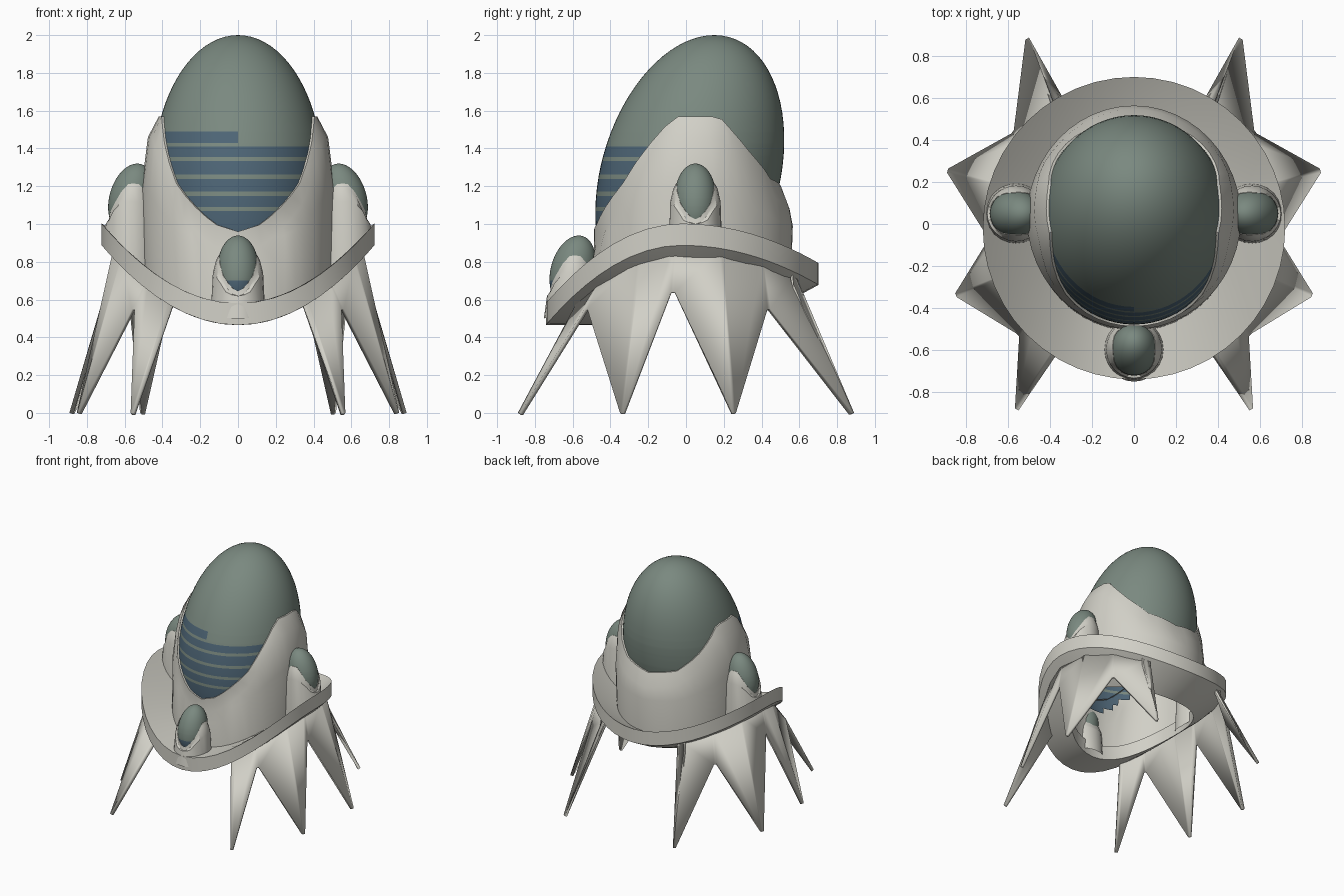
import bpy, bmesh, math
from mathutils import Matrix, Vector

if "Cube" in bpy.data.objects:
    bpy.data.objects.remove(bpy.data.objects["Cube"])


def material(name, rgb):
    m = bpy.data.materials.new(name)
    m.diffuse_color = (*rgb, 1)
    m.use_nodes = True
    m.node_tree.nodes["Principled BSDF"].inputs["Base Color"].default_value = m.diffuse_color
    return m


HULL = material("pale hull", (0.64, 0.63, 0.57))
GREEN = material("grey green dome", (0.195, 0.25, 0.215))
BLUE = material("dark blue glass", (0.075, 0.13, 0.18))


def finish(name, bm, mats, angle=35, normals=True):
    if normals:
        bmesh.ops.recalc_face_normals(bm, faces=bm.faces)
    me = bpy.data.meshes.new(name)
    bm.to_mesh(me)
    bm.free()
    for m in mats:
        me.materials.append(m)
    me.shade_smooth()
    me.set_sharp_from_angle(angle=math.radians(angle))
    ob = bpy.data.objects.new(name, me)
    bpy.context.collection.objects.link(ob)
    return ob


# Height of the curved deck, dipping at front and (less) at back
def deck_z(x, y):
    return 0.58 + 0.42 * (x / 0.72) ** 2 + 0.2 * (max(0, y) / 0.7) ** 2


# Height of the shell rim by angle from the front
RIM = [(0, .96), (17, 1.0), (30, 1.09), (44, 1.2), (57, 1.39), (72, 1.57),
       (103, 1.57), (130, 1.36), (150, 1.24), (180, 1.19)]


def rim_z(theta, drop):
    d = abs((math.degrees(theta) + 180) % 360 - 180)
    z = RIM[-1][1]
    for (a, za), (b, zb) in zip(RIM, RIM[1:]):
        if a <= d <= b:
            z = za + (zb - za) * (d - a) / (b - a)
            break
    return z - drop * max(0, math.cos(theta)) ** 2


# Point on the leaning egg at a height, pushed outwards by off
def egg_point(theta, z, off, zsec=None):
    t = ((z if zsec is None else zsec) - 1.25) / 0.75
    k = math.sqrt(max(0, 1 - t * t))
    return Vector(((0.45 * k + off) * math.sin(theta),
                   0.02 + 0.13 * t - (0.483 * k + off) * math.cos(theta), z))


def make_dome(name, mtx, drop, blue_top, extra_band):
    bm = bmesh.new()
    bmesh.ops.create_uvsphere(bm, u_segments=64, v_segments=40, radius=1)
    for v in bm.verts:
        x, y, z = v.co
        v.co = (0.45 * x, 0.02 + 0.483 * y + 0.13 * z, 1.25 + 0.75 * z)
    stripes = [1.345, 1.25, 1.16, 1.08]
    cuts = [s + d for s in stripes for d in (-0.011, 0.011)] + [1.43, 1.49, blue_top]
    for c in cuts:
        bmesh.ops.bisect_plane(bm, geom=bm.verts[:] + bm.edges[:] + bm.faces[:],
                               plane_co=(0, 0, c), plane_no=(0, 0, 1))
    hidden = []
    for f in bm.faces:
        x, y, z = f.calc_center_median()
        t = (z - 1.25) / 0.75
        theta = math.atan2(x / 0.45, -(y - 0.02 - 0.13 * t) / 0.483)
        if z < rim_z(theta, drop) - 0.1:
            hidden.append(f)
        blue = z < blue_top and all(abs(z - s) > 0.011 for s in stripes)
        blue = blue or (extra_band and 1.43 < z < 1.49 and x < 0)
        f.material_index = 1 if blue and y < -0.1 else 0
    bmesh.ops.delete(bm, geom=hidden, context='FACES')
    bm.transform(mtx)
    finish(name, bm, [GREEN, BLUE], 60, False)


def make_shell(name, mtx, drop, flare, n):
    bm = bmesh.new()
    rings = [[] for _ in range(5)]
    for i in range(n):
        th = 2 * math.pi * i / n
        r = rim_z(th, drop)
        off = 0.045 - 0.022 * max(0, math.cos(th))
        mid = r - 0.11
        pts = [egg_point(th, r, -0.02),
               egg_point(th, r, 0.012),
               egg_point(th, mid, off, max(mid, 1.25)),
               egg_point(th, (mid + 0.9) / 2 - 0.1 * (mid < 0.95), off + flare * 0.35, max(1.25, (mid + 0.9) / 2)),
               egg_point(th, 0.5, flare, 1.25)]
        for k, p in enumerate(pts):
            p = mtx @ p
            if k == 4:
                p.z = deck_z(p.x, p.y) - 0.08
            rings[k].append(bm.verts.new(p))
    for a, b in zip(rings, rings[1:]):
        for i in range(n):
            j = (i + 1) % n
            bm.faces.new((a[i], b[i], b[j], a[j]))
    finish(name, bm, [HULL], 28)


def pod_matrix(x, y, z, turn):
    return (Matrix.Translation((x, y, z)) @ Matrix.Rotation(math.radians(turn), 4, 'Z')
            @ Matrix.Scale(0.245, 4) @ Matrix.Translation((0, -0.02, -1.25)))


# Main dome and hull, then the three small pods
make_dome("main_dome", Matrix.Identity(4), 0, 1.41, True)
make_shell("main_hull", Matrix.Identity(4), 0, 0.05, 48)
for label, x, y, z, turn, blue in (("front", 0, -0.6, 0.755, 0, 1.03),
                                   ("right", 0.565, 0.05, 1.136, 90, 0.6),
                                   ("left", -0.565, 0.05, 1.136, -90, 0.6)):
    m = pod_matrix(x, y, z, turn)
    make_dome(label + "_pod_dome", m, 0.16, blue, False)
    make_shell(label + "_pod_hull", m, 0.16, 0.14, 24)

# Saddle-shaped deck ring
bm = bmesh.new()
N = 48
loops = []
for r, dz in ((0.47, 0), (0.6, 0), (0.722, 0), (0.722, -0.115), (0.6, -0.115), (0.47, -0.115)):
    loop = []
    for i in range(N):
        a = 2 * math.pi * i / N
        x, y = r * math.sin(a), -r * math.cos(a)
        loop.append(bm.verts.new((x, y - 0.02, deck_z(x, y) + dz)))
    loops.append(loop)
for k in range(len(loops)):
    a, b = loops[k], loops[(k + 1) % len(loops)]
    for i in range(N):
        j = (i + 1) % N
        bm.faces.new((a[i], b[i], b[j], a[j]))
finish("deck_ring", bm, [HULL], 35)

# Pointed leg skirts: lower zigzag of tips and notches, one per side
ZIGZAG = [(0.34, -0.58, 0.58), (0.56, -0.885, 0), (0.555, -0.53, 0.55), (0.85, -0.34, 0),
          (0.70, -0.07, 0.64), (0.89, 0.255, 0), (0.58, 0.44, 0.55), (0.51, 0.885, 0),
          (0.38, 0.56, 0.65)]
for side, name in ((1, "right_legs"), (-1, "left_legs")):
    bm = bmesh.new()
    low, high = [], []
    for x, y, z in ZIGZAG:
        tang = Vector((-y, x, 0)).normalized() * 0.01
        for s in ((-1, 1) if z < 0.3 or 0.6 > abs(y) and x > 0.5 else (0,)):
            p = Vector((x, y, z)) + tang * s
            h = Vector((p.x, p.y, 0)).normalized() * 0.665
            h.z = max(deck_z(h.x, h.y) - 0.07, z + 0.02)
            low.append(bm.verts.new((side * p.x, p.y, p.z)))
            high.append(bm.verts.new((side * h.x, h.y, h.z)))
    for i in range(len(low) - 1):
        bm.faces.new((low[i], low[i + 1], high[i + 1], high[i]))
    ob = finish(name, bm, [HULL], 20)
    # make the outside face away from the centre before thickening
    me = ob.data
    if sum(p.normal.x * side * p.area for p in me.polygons) < 0:
        me.flip_normals()
    sol = ob.modifiers.new("thickness", 'SOLIDIFY')
    sol.thickness = 0.022
    sol.offset = -1
